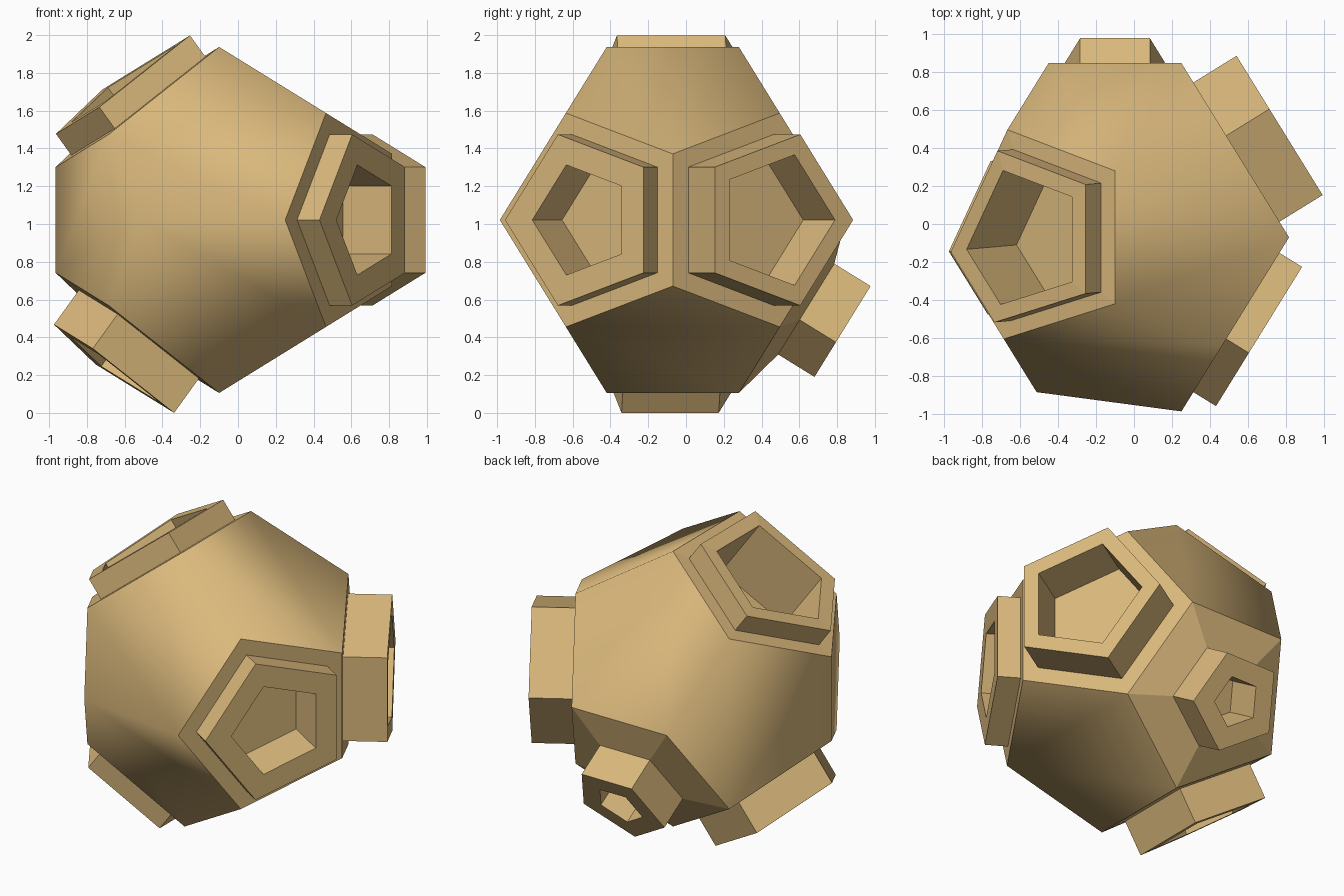
import bpy
import math
from mathutils import Vector

if "Cube" in bpy.data.objects:
    bpy.data.objects.remove(bpy.data.objects["Cube"])

PHI = (1 + math.sqrt(5)) / 2
SCALE = 0.566
CENTRE = Vector((-0.10, -0.07, 1.027))

# Corners of a regular dodecahedron
corners = [Vector((x, y, z)) for x in (-1, 1) for y in (-1, 1) for z in (-1, 1)]
for a in (-1, 1):
    for b in (-1, 1):
        p, q = a / PHI, b * PHI
        corners += [Vector((0, p, q)), Vector((p, q, 0)), Vector((q, 0, p))]
verts = [CENTRE + c * SCALE for c in corners]


def face_loop(direction):
    """Indices of the five corners facing a direction, counter-clockwise."""
    d = Vector(direction).normalized()
    ids = sorted(range(20), key=lambda i: -corners[i].dot(d))[:5]
    u = d.orthogonal().normalized()
    v = d.cross(u)
    return sorted(ids, key=lambda i: math.atan2(corners[i].dot(v), corners[i].dot(u)))


def mean(points):
    return sum(points, Vector()) / len(points)


# Narrowed face on the front left
narrow = face_loop((-PHI, -1, 0))
mid = mean([verts[i] for i in narrow])
for i in narrow:
    verts[i] = mid + 0.8 * (verts[i] - mid)

# Raised frames: each step is (size relative to the face, height above it)
frames = {
    (PHI, 1, 0): [(0.80, 0), (0.80, 0.267), (0.61, 0.267), (0.61, -0.053)],
    (PHI, -1, 0): [(0.80, 0), (0.80, 0.14), (0.515, 0.14), (0.515, -0.16)],
    (0, PHI, -1): [(0.525, 0.07), (0.525, 0.296), (0.27, 0.296), (0.27, 0.04)],
    (-1, 0, PHI): [(0.82, 0), (0.82, 0.14), (0.64, 0.14), (0.64, -0.31)],
    (-1, 0, -PHI): [(0.735, 0), (0.735, 0.225), (0.55, 0.225), (0.55, -0.08)],
}
# Plain rounded faces
plain = [(-PHI, 1, 0), (-PHI, -1, 0), (0, PHI, 1), (0, -PHI, 1),
         (0, -PHI, -1), (1, 0, PHI), (1, 0, -PHI)]

faces, smooth = [], []
for d in plain:
    faces.append(face_loop(d))
    smooth.append(True)

for d, steps in frames.items():
    ring = face_loop(d)
    base = [verts[i].copy() for i in ring]
    c = mean(base)
    n = sum(((base[i] - c).cross(base[(i + 1) % 5] - c) for i in range(5)),
            Vector()).normalized()
    for size, height in steps:
        start = len(verts)
        verts += [c + size * (p - c) + n * height for p in base]
        new = list(range(start, start + 5))
        for i in range(5):
            j = (i + 1) % 5
            faces.append([ring[i], ring[j], new[j], new[i]])
        ring = new
    faces.append(ring)
    smooth += [False] * (5 * len(steps) + 1)

# Rest the model on the ground
low = min(v.z for v in verts)
mesh = bpy.data.meshes.new("framed_dodecahedron")
mesh.from_pydata([(v.x, v.y, v.z - low) for v in verts], [], faces)
mesh.polygons.foreach_set("use_smooth", smooth)
mesh.update()
body = bpy.data.objects.new("framed_dodecahedron", mesh)
bpy.context.collection.objects.link(body)

# Tan material
tan = bpy.data.materials.new("tan")
tan.diffuse_color = (0.70, 0.48, 0.20, 1)
tan.use_nodes = True
tan.node_tree.nodes["Principled BSDF"].inputs["Base Color"].default_value = tan.diffuse_color
mesh.materials.append(tan)
